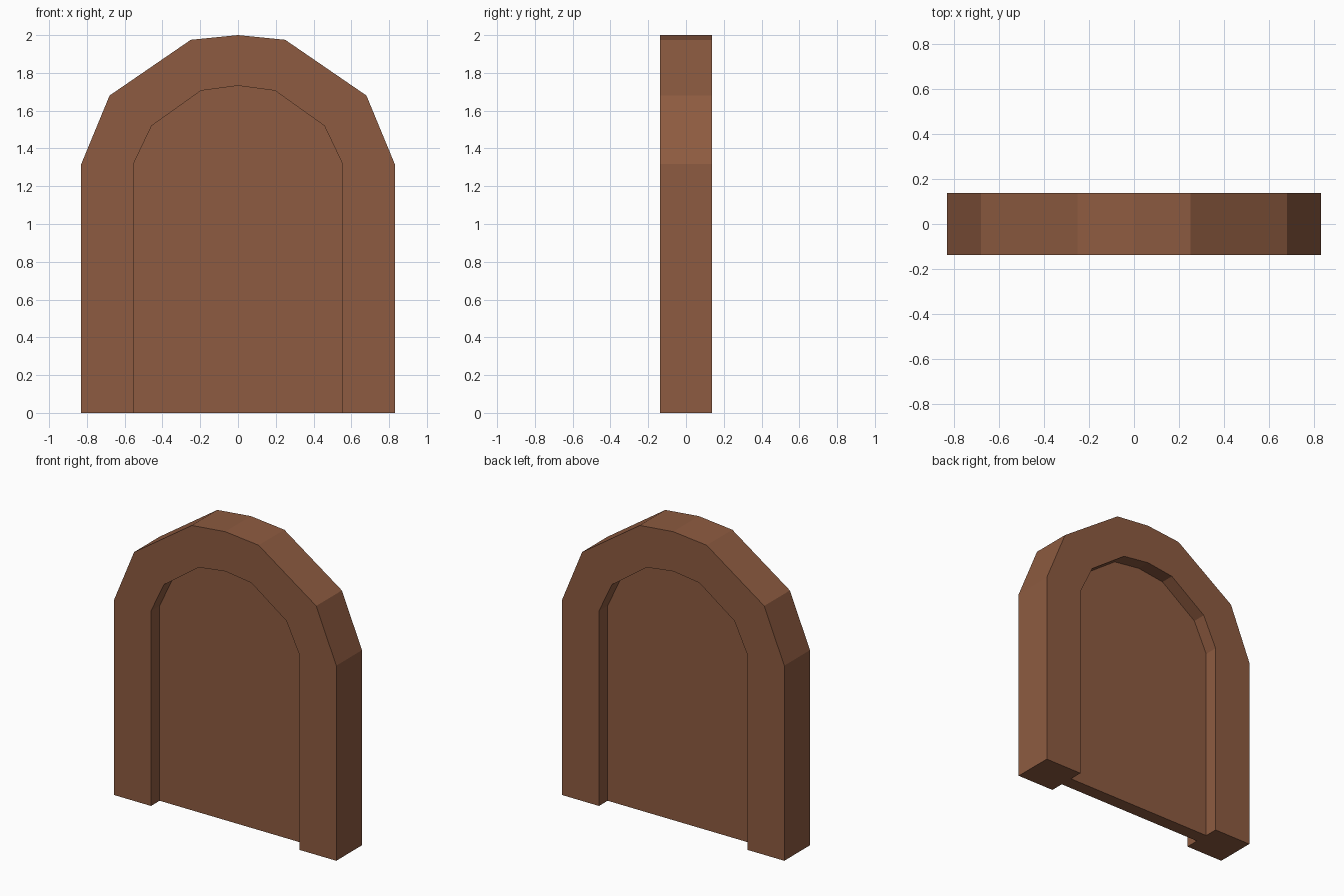
import bpy, bmesh

if "Cube" in bpy.data.objects:
    bpy.data.objects.remove(bpy.data.objects["Cube"])

wood = bpy.data.materials.new("brown wood")
wood.diffuse_color = (0.27, 0.105, 0.052, 1)
wood.use_nodes = True
wood.node_tree.nodes["Principled BSDF"].inputs["Base Color"].default_value = wood.diffuse_color

# right half of each arch, from the floor up to the crown
OUTER = [(0.83, 0), (0.83, 1.317), (0.68, 1.68), (0.25, 1.975), (0, 2.0)]
INNER = [(0.554, 0), (0.554, 1.317), (0.457, 1.52), (0.196, 1.706), (0, 1.732)]


def arch(half):
    """Mirror a half profile into a full arch, right foot to left foot."""
    return half + [(-x, z) for x, z in reversed(half[:-1])]


def make_object(name, faces, depth):
    """Extrude flat polygons in the xz plane to a solid centred on y = 0."""
    bm = bmesh.new()
    for pts in faces:
        bm.faces.new([bm.verts.new((x, -depth / 2, z)) for x, z in pts])
    bmesh.ops.remove_doubles(bm, verts=bm.verts, dist=1e-5)
    ext = bmesh.ops.extrude_face_region(bm, geom=bm.faces[:], use_keep_orig=True)
    moved = [v for v in ext["geom"] if isinstance(v, bmesh.types.BMVert)]
    bmesh.ops.translate(bm, verts=moved, vec=(0, depth, 0))
    bmesh.ops.recalc_face_normals(bm, faces=bm.faces)
    mesh = bpy.data.meshes.new(name)
    bm.to_mesh(mesh)
    bm.free()
    mesh.materials.append(wood)
    bpy.context.collection.objects.link(bpy.data.objects.new(name, mesh))


# thick arched frame, open at the bottom
o, i = arch(OUTER), arch(INNER)
make_object("door_frame",
            [[o[k], o[k + 1], i[k + 1], i[k]] for k in range(len(o) - 1)], 0.274)

# thin door panel recessed on both sides
make_object("door_panel", [i], 0.09)
